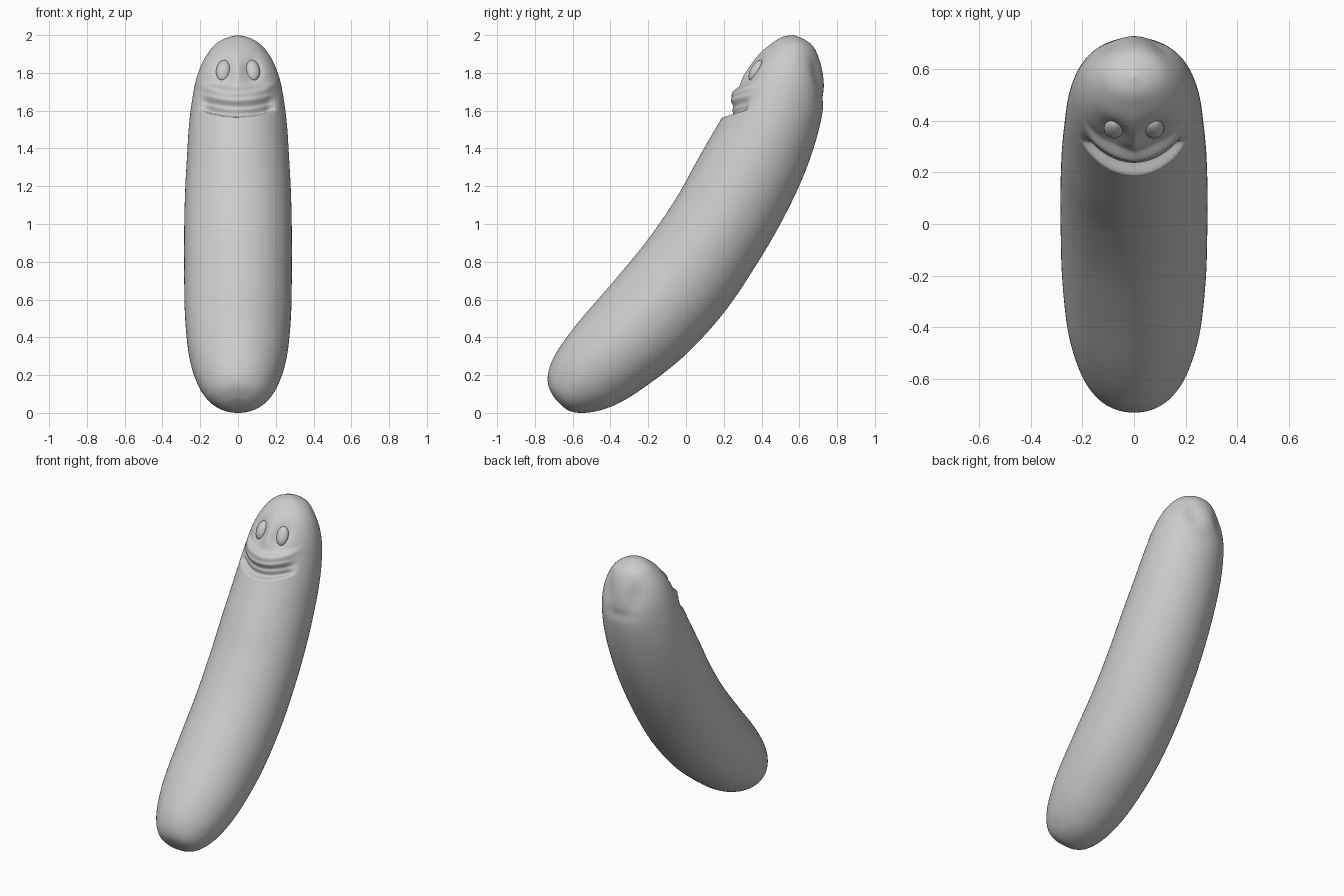
import bpy, bmesh, math
from mathutils import Vector

if "Cube" in bpy.data.objects:
    bpy.data.objects.remove(bpy.data.objects["Cube"])

grey = bpy.data.materials.new("plain grey")
grey.diffuse_color = (0.6, 0.6, 0.6, 1)
grey.use_nodes = True
grey.node_tree.nodes["Principled BSDF"].inputs["Base Color"].default_value = grey.diffuse_color

# Body stations: front y, front z, back y, back z, half width
ST = [(-.665, .045, -.665, .045, 0), (-.70, .085, -.62, .012, .07),
      (-.73, .15, -.55, 0, .135), (-.725, .23, -.45, .015, .185),
      (-.68, .33, -.34, .06, .225), (-.57, .48, -.2, .15, .26),
      (-.38, .70, 0, .31, .28), (-.2, .92, .2, .53, .285),
      (-.05, 1.14, .37, .78, .285), (.05, 1.32, .51, 1.02, .28),
      (.13, 1.46, .62, 1.25, .27), (.2, 1.58, .69, 1.45, .26),
      (.26, 1.69, .727, 1.62, .243), (.32, 1.80, .73, 1.74, .22),
      (.39, 1.90, .715, 1.84, .18), (.46, 1.96, .68, 1.93, .125),
      (.51, 1.99, .63, 1.975, .065), (.57, 2.0, .57, 2.0, 0)]
# Muzzle profile: height above the mouth line, push backwards
MUZZLE = [(0, 0), (.012, .05), (.05, .03), (.10, -.005), (.135, -.017),
          (.17, .005), (.22, 0)]
SIDES = 128


def spline(i, t):
    p = [Vector(ST[min(max(i + k, 0), len(ST) - 1)]) for k in (-1, 0, 1, 2)]
    return 0.5 * (2 * p[1] + (p[2] - p[0]) * t
                  + (2 * p[0] - 5 * p[1] + 4 * p[2] - p[3]) * t * t
                  + (3 * p[1] - p[0] - 3 * p[2] + p[3]) * t ** 3)


def smooth(a, b, v):
    v = min(max((v - a) / (b - a), 0), 1)
    return v * v * (3 - 2 * v)


def bump(dx, dz, sx, sz):
    return math.exp(-(dx / sx) ** 2 - (dz / sz) ** 2)


def muzzle(t):
    for (a, u), (b, v) in zip(MUZZLE, MUZZLE[1:]):
        if a <= t < b:
            return u + (v - u) * smooth(a, b, t)
    return 0


def sculpt(x, z, front):
    ax = abs(x)
    if z < 1.4:
        return 0
    if front:
        # Mouth ledge, eye sockets, nose ridge
        d = muzzle(z - 1.562 - .9 * x * x) * (1 - smooth(.15, .215, ax))
        d += .032 * bump(ax - .078, z - 1.81, .05, .07)
        return d - .008 * bump(x, z - 1.80, .022, .09)
    # Shallow hollows behind the head
    return -.018 * bump(ax - .10, z - 1.80, .05, .09) - .008 * bump(x, z - 1.67, .12, .04)


# Curved body with the face shaped into it
bm = bmesh.new()
rows = []
for i in range(len(ST) - 1):
    n = 40 if 10 <= i <= 13 else 10
    for k in range(n):
        if i + k == 0:
            continue
        fy, fz, by, bz, w = spline(i, k / n)
        row = []
        for s in range(SIDES):
            a = math.tau * s / SIDES
            c = math.cos(a)
            x = w * math.sin(a)
            y = (fy + by) / 2 + c * (fy - by) / 2
            z = (fz + bz) / 2 + c * (fz - bz) / 2
            d = sculpt(x, z, c > 0) * smooth(0, .3, abs(c))
            row.append(bm.verts.new((x, y + d, z)))
        rows.append(row)
for r, q in zip(rows, rows[1:]):
    for s in range(SIDES):
        t = (s + 1) % SIDES
        bm.faces.new((r[s], r[t], q[t], q[s]))
for row, st in ((rows[0], ST[0]), (rows[-1], ST[-1])):
    pole = bm.verts.new((0, st[0], st[1]))
    for s in range(SIDES):
        bm.faces.new((row[s], row[(s + 1) % SIDES], pole))
bmesh.ops.recalc_face_normals(bm, faces=bm.faces)
me = bpy.data.meshes.new("body")
bm.to_mesh(me)
bm.free()
body = bpy.data.objects.new("body", me)
bpy.context.collection.objects.link(body)
parts = [body]

# Eyes set into the sockets
for side, name in ((-1, "left_eye"), (1, "right_eye")):
    bpy.ops.mesh.primitive_uv_sphere_add(segments=32, ring_count=20, radius=1,
                                         location=(side * .078, .372, 1.812))
    eye = bpy.context.object
    eye.name = name
    eye.scale = (.038, .03, .062)
    eye.rotation_euler = (math.radians(-30), 0, side * math.radians(12))
    parts.append(eye)

for o in parts:
    o.data.materials.append(grey)
    bpy.ops.object.select_all(action='DESELECT')
    o.select_set(True)
    bpy.context.view_layer.objects.active = o
    bpy.ops.object.shade_smooth_by_angle(angle=math.radians(50))
